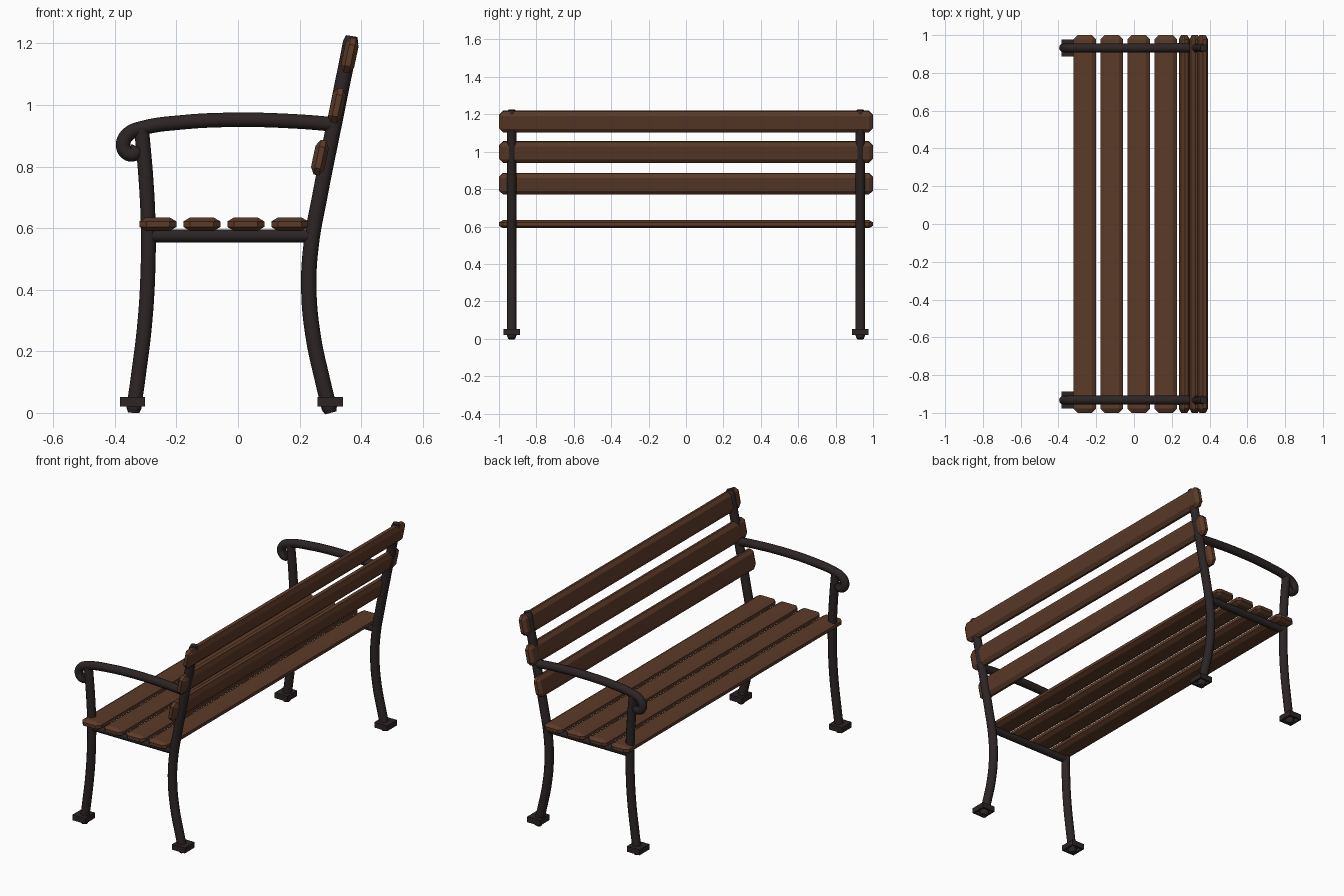
import bpy, bmesh, math
from mathutils import Matrix

if "Cube" in bpy.data.objects:
    bpy.data.objects.remove(bpy.data.objects["Cube"])


def material(name, rgb):
    m = bpy.data.materials.new(name)
    m.diffuse_color = (*rgb, 1)
    m.use_nodes = True
    m.node_tree.nodes["Principled BSDF"].inputs["Base Color"].default_value = m.diffuse_color
    return m


WOOD = material("brown wood", (0.105, 0.043, 0.021))
IRON = material("dark iron", (0.026, 0.018, 0.018))


def finish(name, bm, mat):
    mesh = bpy.data.meshes.new(name)
    bm.to_mesh(mesh)
    bm.free()
    mesh.materials.append(mat)
    ob = bpy.data.objects.new(name, mesh)
    bpy.context.collection.objects.link(ob)
    return ob


def slat(name, x, z, width, thick, tilt):
    """Full length plank with chamfers wider along the face than in depth."""
    k = 1.7
    bm = bmesh.new()
    bmesh.ops.create_cube(bm, size=1)
    bmesh.ops.scale(bm, vec=(width / k, 2 / k, thick), verts=bm.verts)
    bmesh.ops.bevel(bm, geom=bm.edges[:], offset=0.013, segments=1, affect='EDGES')
    bmesh.ops.scale(bm, vec=(k, k, 1), verts=bm.verts)
    bmesh.ops.rotate(bm, matrix=Matrix.Rotation(tilt, 3, 'Y'), verts=bm.verts)
    bmesh.ops.translate(bm, vec=(x, 0, z), verts=bm.verts)
    return finish(name, bm, WOOD)


def tube(name, points, y, radius):
    """Round bar through (x, z, relative radius) points in the plane at y."""
    cu = bpy.data.curves.new(name, 'CURVE')
    cu.dimensions = '3D'
    cu.bevel_depth = radius
    cu.bevel_resolution = 4
    cu.resolution_u = 6
    cu.use_fill_caps = True
    sp = cu.splines.new('BEZIER')
    sp.bezier_points.add(len(points) - 1)
    for bp, p in zip(sp.bezier_points, points):
        bp.co = (p[0], y, p[1])
        bp.radius = p[2] if len(p) > 2 else 1
        bp.handle_left_type = bp.handle_right_type = 'AUTO'
    ob = bpy.data.objects.new(name, cu)
    bpy.context.collection.objects.link(ob)
    cu.materials.append(IRON)
    bpy.ops.object.select_all(action='DESELECT')
    ob.select_set(True)
    bpy.context.view_layer.objects.active = ob
    bpy.ops.object.convert(target='MESH')
    bpy.ops.object.shade_smooth_by_angle(angle=math.radians(40))


def foot(name, x, y):
    """Square foot plate, hollowed underneath."""
    bm = bmesh.new()
    bmesh.ops.create_cube(bm, size=1)
    bmesh.ops.scale(bm, vec=(0.082, 0.09, 0.032), verts=bm.verts)
    bmesh.ops.translate(bm, vec=(x, y, 0.036), verts=bm.verts)
    bm.normal_update()
    under = [f for f in bm.faces if f.normal.z < -0.5]
    bmesh.ops.inset_region(bm, faces=under, thickness=0.014)
    bmesh.ops.inset_region(bm, faces=under, thickness=0.001, depth=-0.02)
    finish(name, bm, IRON)


# Seat planks
for i in range(4):
    slat(f"seat_slat_{i + 1}", -0.26 + 0.1427 * i, 0.613, 0.12, 0.044, 0)

# Backrest planks, leaning back
for i, (x, z) in enumerate([(0.266, 0.829), (0.322, 0.998), (0.363, 1.161)]):
    slat(f"back_slat_{i + 1}", x, z, 0.115, 0.044, math.radians(-78))

# Side frame profiles
FRONT_LEG = [(-0.339, 0, 0.75), (-0.338, 0.015), (-0.325, 0.11), (-0.302, 0.3),
             (-0.292, 0.48), (-0.292, 0.62), (-0.299, 0.76), (-0.313, 0.92)]
BACK_POST = [(0.301, 0, 0.75), (0.297, 0.015), (0.276, 0.1), (0.244, 0.25),
             (0.23, 0.4), (0.237, 0.54), (0.265, 0.7), (0.315, 0.95),
             (0.366, 1.205), (0.369, 1.224, 0.75)]
ARMREST = [(0.312, 0.937), (0.2, 0.946), (0, 0.952), (-0.19, 0.943),
           (-0.31, 0.925), (-0.354, 0.907), (-0.373, 0.873), (-0.36, 0.844),
           (-0.336, 0.842), (-0.325, 0.862)]
SEAT_RAIL = [(-0.29, 0.575), (0.24, 0.575)]

for label, y in (("right", -0.932), ("left", 0.932)):
    tube(f"front_leg_{label}", FRONT_LEG, y, 0.024)
    tube(f"back_post_{label}", BACK_POST, y, 0.025)
    tube(f"armrest_{label}", ARMREST, y, 0.0235)
    tube(f"seat_rail_{label}", SEAT_RAIL, y, 0.021)
    foot(f"front_foot_{label}", -0.343, y)
    foot(f"back_foot_{label}", 0.3, y)
